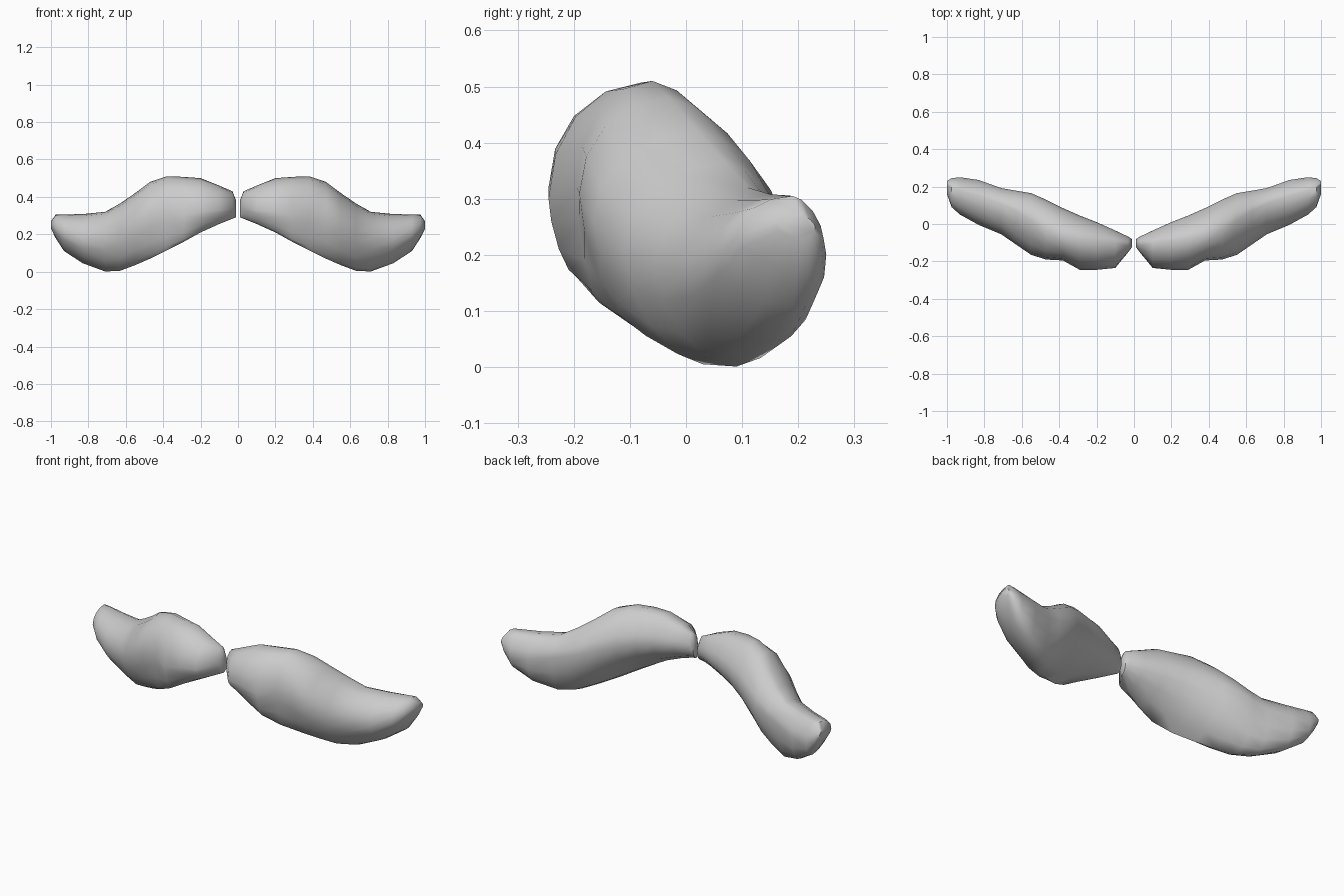
import bpy, bmesh, math

if "Cube" in bpy.data.objects:
    bpy.data.objects.remove(bpy.data.objects["Cube"])

hair = bpy.data.materials.new("grey_hair")
hair.diffuse_color = (0.6, 0.6, 0.6, 1)
hair.use_nodes = True
hair.node_tree.nodes["Principled BSDF"].inputs["Base Color"].default_value = hair.diffuse_color

# Cross-sections from the middle gap to the outer tip:
# x, y of front / top / back / bottom, z of front / top / back / bottom
SECTIONS = [
    (0.012, -0.125, -0.10, -0.08, -0.11, 0.34, 0.385, 0.34, 0.29),
    (0.03, -0.15, -0.10, -0.068, -0.12, 0.35, 0.43, 0.36, 0.283),
    (0.10, -0.235, -0.10, -0.035, -0.16, 0.33, 0.46, 0.36, 0.255),
    (0.20, -0.245, -0.09, 0.01, -0.19, 0.32, 0.50, 0.36, 0.21),
    (0.29, -0.245, -0.08, 0.045, -0.195, 0.30, 0.507, 0.35, 0.16),
    (0.38, -0.195, -0.06, 0.085, -0.155, 0.32, 0.51, 0.33, 0.115),
    (0.47, -0.19, -0.03, 0.13, -0.09, 0.31, 0.48, 0.30, 0.07),
    (0.55, -0.165, 0.02, 0.165, -0.03, 0.26, 0.42, 0.27, 0.035),
    (0.63, -0.11, 0.07, 0.178, 0.03, 0.21, 0.365, 0.24, 0.005),
    (0.71, -0.055, 0.11, 0.192, 0.09, 0.18, 0.32, 0.22, 0.001),
    (0.83, -0.005, 0.15, 0.235, 0.15, 0.17, 0.308, 0.20, 0.045),
    (0.93, 0.05, 0.18, 0.25, 0.19, 0.20, 0.306, 0.20, 0.11),
    (0.975, 0.09, 0.19, 0.245, 0.20, 0.23, 0.305, 0.23, 0.18),
    (1.0, 0.16, 0.205, 0.23, 0.21, 0.25, 0.27, 0.25, 0.23),
]
STEPS = 4  # points per quarter of a cross-section


def ring_points(x, yf, yt, yb, yd, zf, zt, zb, zd):
    """Four arcs joining front, top, back and bottom; power 1 is elliptical,
    higher is flatter and lower is fuller."""
    outer = min(max((x - 0.4) / 0.4, 0), 1)
    powers = (1.0, 1.25, 1.1 - 0.25 * outer, 1.3 - 0.2 * outer)
    points = []
    for i in range(4 * STEPS):
        a = math.pi / 2 * i / STEPS
        power = powers[i // STEPS]
        c, s = round(math.cos(a), 6), round(math.sin(a), 6)
        y_mid = yt if s >= 0 else yd
        z_mid = zf if c >= 0 else zb
        y = y_mid + ((yf if c >= 0 else yb) - y_mid) * abs(c) ** power
        z = z_mid + ((zt if s >= 0 else zd) - z_mid) * abs(s) ** power
        points.append((x, y, z))
    return points


def moustache_half(name, side):
    bm = bmesh.new()
    rings = []
    for section in SECTIONS:
        rings.append([bm.verts.new((side * x, y, z))
                      for x, y, z in ring_points(*section)])
    n = 4 * STEPS
    for a, b in zip(rings, rings[1:]):
        for i in range(n):
            j = (i + 1) % n
            bm.faces.new((a[i], a[j], b[j], b[i]))
    # Closed ends
    bm.faces.new(rings[0])
    bm.faces.new(rings[-1])
    bmesh.ops.recalc_face_normals(bm, faces=bm.faces)
    mesh = bpy.data.meshes.new(name)
    bm.to_mesh(mesh)
    bm.free()
    mesh.materials.append(hair)
    obj = bpy.data.objects.new(name, mesh)
    bpy.context.collection.objects.link(obj)
    bpy.ops.object.select_all(action='DESELECT')
    obj.select_set(True)
    bpy.context.view_layer.objects.active = obj
    bpy.ops.object.shade_smooth_by_angle(angle=math.radians(50))


moustache_half("moustache_right", 1)
moustache_half("moustache_left", -1)
